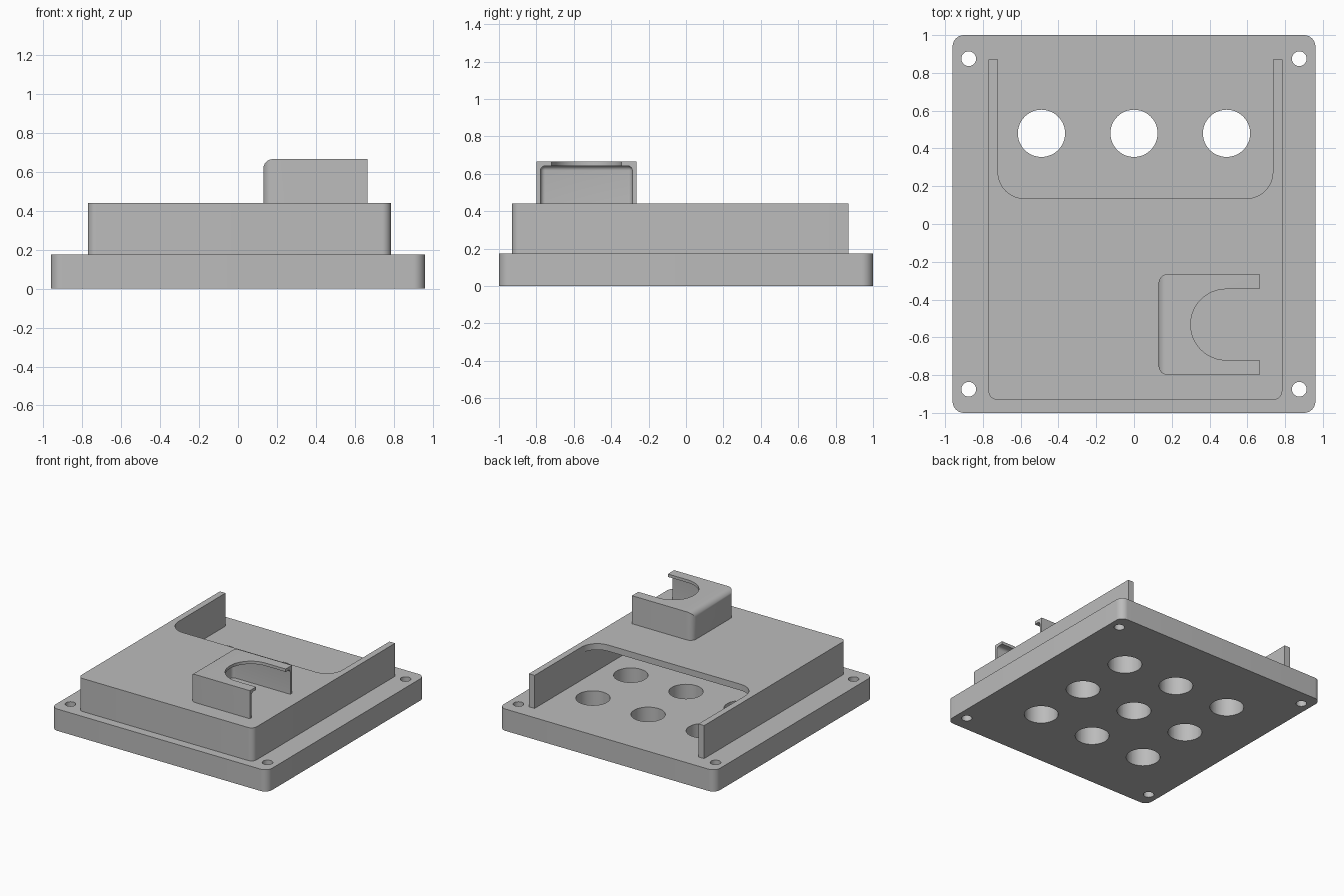
import bpy, bmesh, math
from mathutils import Vector

if "Cube" in bpy.data.objects:
    bpy.data.objects.remove(bpy.data.objects["Cube"], do_unlink=True)

grey = bpy.data.materials.new("plain grey")
grey.use_nodes = True
grey.diffuse_color = (0.5, 0.5, 0.5, 1)
grey.node_tree.nodes["Principled BSDF"].inputs["Base Color"].default_value = (0.5, 0.5, 0.5, 1)


def make(name, bm):
    """Turn a bmesh into a grey object."""
    bmesh.ops.recalc_face_normals(bm, faces=bm.faces)
    mesh = bpy.data.meshes.new(name)
    bm.to_mesh(mesh)
    bm.free()
    mesh.materials.append(grey)
    obj = bpy.data.objects.new(name, mesh)
    bpy.context.collection.objects.link(obj)
    return obj


def box_corners(x0, x1, y0, y1, radii):
    """Corners counter-clockwise from front left, each with its radius."""
    return list(zip([(x0, y0), (x1, y0), (x1, y1), (x0, y1)], radii))


def rounded(corners, steps=12):
    """Outline with filleted right-angle corners."""
    pts = []
    for i, (p, r) in enumerate(corners):
        p = Vector(p)
        if r == 0:
            pts.append(p)
            continue
        a = (Vector(corners[i - 1][0]) - p).normalized()
        b = (Vector(corners[(i + 1) % len(corners)][0]) - p).normalized()
        c = p + (a + b) * r
        for k in range(steps + 1):
            t = math.pi / 2 * k / steps
            pts.append(c - b * r * math.cos(t) - a * r * math.sin(t))
    return pts


def add_prism(bm, pts, z0, z1):
    face = bm.faces.new([bm.verts.new((p.x, p.y, z0)) for p in pts])
    new = bmesh.ops.extrude_face_region(bm, geom=[face])["geom"]
    verts = [v for v in new if isinstance(v, bmesh.types.BMVert)]
    bmesh.ops.translate(bm, verts=verts, vec=(0, 0, z1 - z0))


def prism(name, corners, z0, z1):
    bm = bmesh.new()
    add_prism(bm, rounded(corners), z0, z1)
    return make(name, bm)


def soft_box(name, x0, x1, y0, y1, z0, z1, radius, long_edges):
    """Box rounded at its right-hand end, optionally along its top sides too."""
    bm = bmesh.new()
    add_prism(bm, rounded(box_corners(x0, x1, y0, y1, [0] * 4)), z0, z1)
    edges = []
    for e in bm.edges:
        mid = (e.verts[0].co + e.verts[1].co) / 2
        at_end = abs(mid.x - x0) < 1e-4
        on_top = abs(mid.z - z1) < 1e-4
        upright = abs(e.verts[0].co.z - e.verts[1].co.z) > 1e-4
        inner_side = long_edges and on_top and abs(mid.x - x1) > 1e-4
        if (at_end and (on_top or upright)) or inner_side:
            edges.append(e)
    bmesh.ops.bevel(bm, geom=edges, offset=radius, segments=6, profile=0.5, affect='EDGES')
    return make(name, bm)


def cut(target, cutter):
    mod = target.modifiers.new("cut", 'BOOLEAN')
    mod.operation = 'DIFFERENCE'
    mod.solver = 'EXACT'
    mod.object = cutter
    bpy.context.view_layer.objects.active = target
    bpy.ops.object.modifier_apply(modifier=mod.name)
    bpy.data.objects.remove(cutter, do_unlink=True)


# Base plate with a grid of vent holes and four screw holes
base = prism("base_plate", box_corners(-0.96, 0.96, -1, 1, [0.06] * 4), 0, 0.175)
bm = bmesh.new()
holes = [(x * 0.49, y * 0.48, 0.125) for x in (-1, 0, 1) for y in (-1, 0, 1)]
holes += [(x * 0.875, y * 0.875, 0.039) for x in (-1, 1) for y in (-1, 1)]
for x, y, r in holes:
    add_prism(bm, rounded(box_corners(x - r, x + r, y - r, y + r, [r * 0.999] * 4)), -0.1, 0.3)
cut(base, make("hole_cutter", bm))

# Hollow cover, open at the back, with a bay cut from its roof
cover = prism("cover", box_corners(-0.77, 0.785, -0.93, 0.87, [0.045, 0.045, 0, 0]), 0.175, 0.44)
cut(cover, prism("cavity_cutter", box_corners(-0.72, 0.735, -0.88, 1.1, [0] * 4), 0.1, 0.39))
cut(cover, prism("bay_cutter", box_corners(-0.72, 0.735, 0.135, 1.1, [0.14, 0.14, 0, 0]), 0.3, 0.6))

# Small hood on the cover, open to the left, with a rounded slot in its top
hood = soft_box("hood", 0.13, 0.665, -0.8, -0.265, 0.44, 0.665, 0.05, False)
cut(hood, soft_box("hood_cutter", 0.152, 0.9, -0.778, -0.287, 0.3, 0.642, 0.025, True))
cut(hood, prism("slot_cutter", box_corners(0.3, 0.9, -0.72, -0.345, [0.187, 0, 0, 0.187]), 0.6, 0.8))

# Smooth the fillets, keep the edges sharp
for obj in (base, cover, hood):
    bpy.ops.object.select_all(action='DESELECT')
    obj.select_set(True)
    bpy.context.view_layer.objects.active = obj
    bpy.ops.object.shade_smooth_by_angle(angle=math.radians(30))
